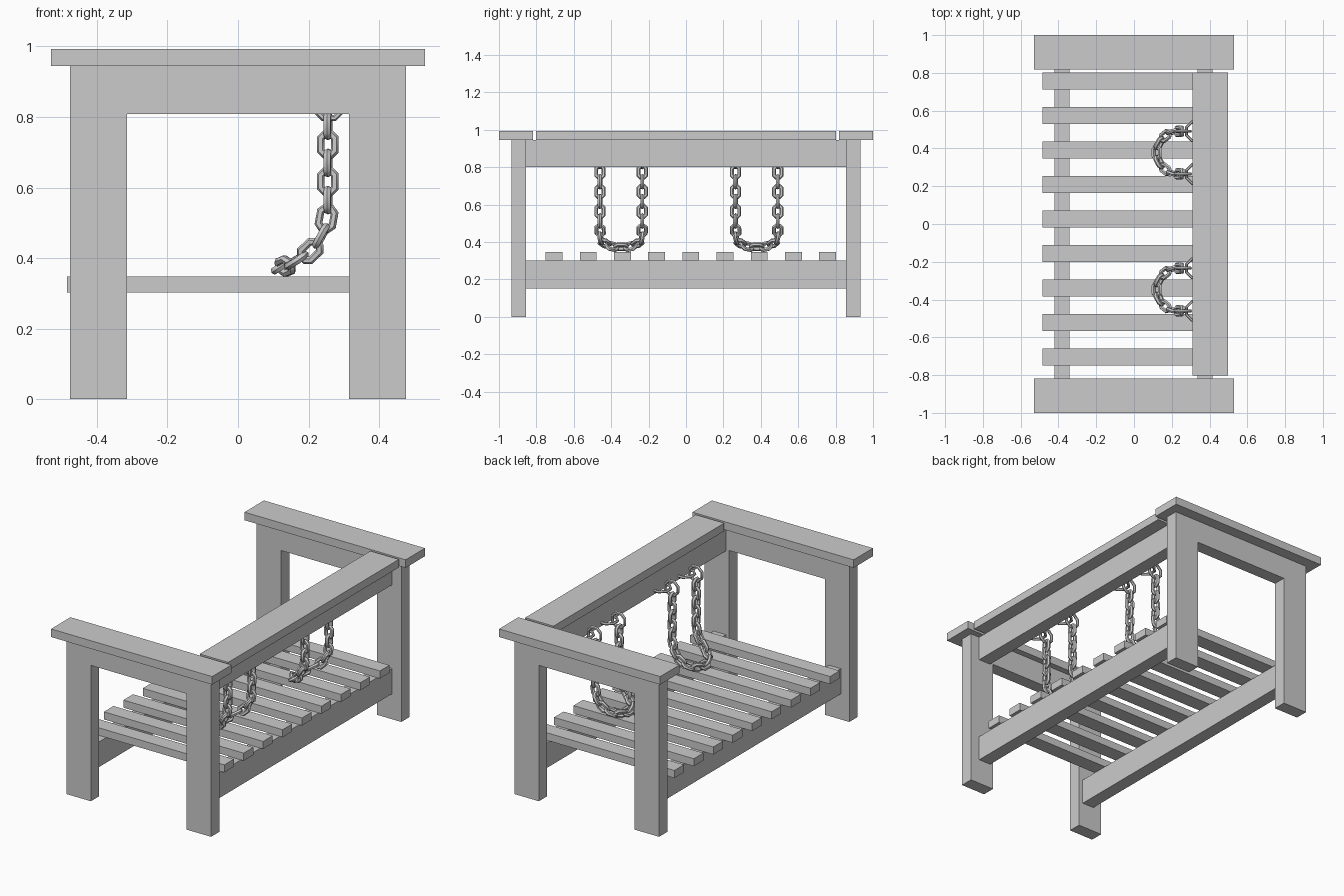
import bpy, bmesh, math
from mathutils import Vector, Matrix

cube = bpy.data.objects.get("Cube")
if cube:
    bpy.data.objects.remove(cube, do_unlink=True)

grey = bpy.data.materials.new("plain_grey")
grey.use_nodes = True
grey.diffuse_color = (0.6, 0.6, 0.6, 1)
grey.node_tree.nodes["Principled BSDF"].inputs["Base Color"].default_value = (0.6, 0.6, 0.6, 1)


def finish(name, bm):
    bmesh.ops.recalc_face_normals(bm, faces=bm.faces)
    mesh = bpy.data.meshes.new(name)
    bm.to_mesh(mesh)
    bm.free()
    mesh.materials.append(grey)
    ob = bpy.data.objects.new(name, mesh)
    bpy.context.collection.objects.link(ob)
    return ob


def box(name, x, y, z):
    """Box from (min, max) ranges on each axis."""
    bm = bmesh.new()
    bmesh.ops.create_cube(bm, size=1)
    for v in bm.verts:
        v.co = [lo + (c + 0.5) * (hi - lo) for c, (lo, hi) in zip(v.co, (x, y, z))]
    return finish(name, bm)


def add_loop(bm, matrix, half_width, half_length, wire, sides=8, wire_sides=6):
    """Closed octagonal wire loop; local x is its width, local z its length."""
    straight = half_length - half_width
    rings = []
    for i in range(sides):
        a = (i + 0.5) * math.tau / sides
        out = Vector((math.cos(a), 0, math.sin(a)))
        mid = out * (half_width - wire) + Vector((0, 0, math.copysign(straight, out.z)))
        ring = []
        for j in range(wire_sides):
            b = j * math.tau / wire_sides
            p = mid + out * wire * math.cos(b) + Vector((0, wire * math.sin(b), 0))
            ring.append(bm.verts.new(matrix @ p))
        rings.append(ring)
    for i in range(sides):
        r, s = rings[i], rings[(i + 1) % sides]
        for j in range(wire_sides):
            k = (j + 1) % wire_sides
            bm.faces.new((r[j], r[k], s[k], s[j]))


def smooth(ob):
    bpy.ops.object.select_all(action='DESELECT')
    ob.select_set(True)
    bpy.context.view_layer.objects.active = ob
    bpy.ops.object.shade_smooth_by_angle(angle=math.radians(50))


def span(a, b, sign):
    return tuple(sorted((a * sign, b * sign)))


# End frames: two legs, an apron and a flat armrest each
for side, sy in (("front", -1), ("back", 1)):
    leg_y = span(0.855, 0.933, sy)
    for hand, sx in (("left", 1), ("right", -1)):
        box(f"{side}_{hand}_leg", span(0.315, 0.476, sx), leg_y, (0, 0.945))
    box(f"{side}_apron", (-0.315, 0.315), leg_y, (0.808, 0.945))
    box(f"{side}_armrest", (-0.53, 0.53), span(0.818, 1, sy), (0.945, 0.993))

# Long rails and the top plank
for hand, x in (("left", (0.336, 0.416)), ("right", (-0.42, -0.342))):
    box(f"{hand}_lower_rail", x, (-0.855, 0.855), (0.152, 0.302))
box("upper_rail", (0.336, 0.416), (-0.855, 0.855), (0.8, 0.945))
box("top_plank", (0.31, 0.497), (-0.802, 0.802), (0.945, 0.993))

# Seat slats
for i in range(9):
    y = 0.757 - i * 0.1828
    box(f"slat_{i + 1}", (-0.485, 0.435), (y - 0.045, y + 0.045), (0.302, 0.347))

# Half of the hanging chain: x, y offset, z from the top to the lowest point
HALF = [Vector(p) for p in (
    (0.255, 0.113, 0.775), (0.255, 0.113, 0.53), (0.242, 0.113, 0.47),
    (0.205, 0.11, 0.42), (0.16, 0.085, 0.39), (0.13, 0.045, 0.375), (0.12, 0, 0.375))]
PATH = HALF + [Vector((p.x, -p.y, p.z)) for p in reversed(HALF[:-1])]
LENGTHS = [(b - a).length for a, b in zip(PATH, PATH[1:])]


def along(d):
    for a, b, length in zip(PATH, PATH[1:], LENGTHS):
        if d <= length:
            return a.lerp(b, d / length)
        d -= length
    return PATH[-1] + (PATH[-1] - PATH[-2]).normalized() * d


LINKS = 21
pitch = sum(LENGTHS) / (LINKS - 1)


def chain(name, y):
    bm = bmesh.new()
    width = Vector((0, 1, 0))
    for i in range(LINKS):
        d = i * pitch
        before, after = along(max(d - pitch / 2, 0)), along(d + pitch / 2)
        t = (after - before).normalized()
        width = (width - t * width.dot(t)).normalized()
        w = width if i % 2 == 0 else t.cross(width)
        m = Matrix((w, t.cross(w), t)).transposed().to_4x4()
        m.translation = along(d) + Vector((0, y, 0))
        add_loop(bm, m, 0.033, 0.043, 0.0115)
    smooth(finish(name, bm))


# Two chains, each held by a ring through an eye on the upper rail
for label, y in (("back", 0.378), ("front", -0.347)):
    chain(f"{label}_chain", y)
    for n, dy in enumerate((-0.113, 0.113)):
        bm = bmesh.new()
        add_loop(bm, Matrix.Translation((0.258, y + dy, 0.838)), 0.053, 0.053, 0.009)
        smooth(finish(f"{label}_chain_ring_{n + 1}", bm))
        bm = bmesh.new()
        flat = Matrix.Translation((0.328, y + dy, 0.82)) @ Matrix.Rotation(math.pi / 2, 4, 'X')
        add_loop(bm, flat, 0.062, 0.062, 0.008)
        smooth(finish(f"{label}_rail_eye_{n + 1}", bm))
